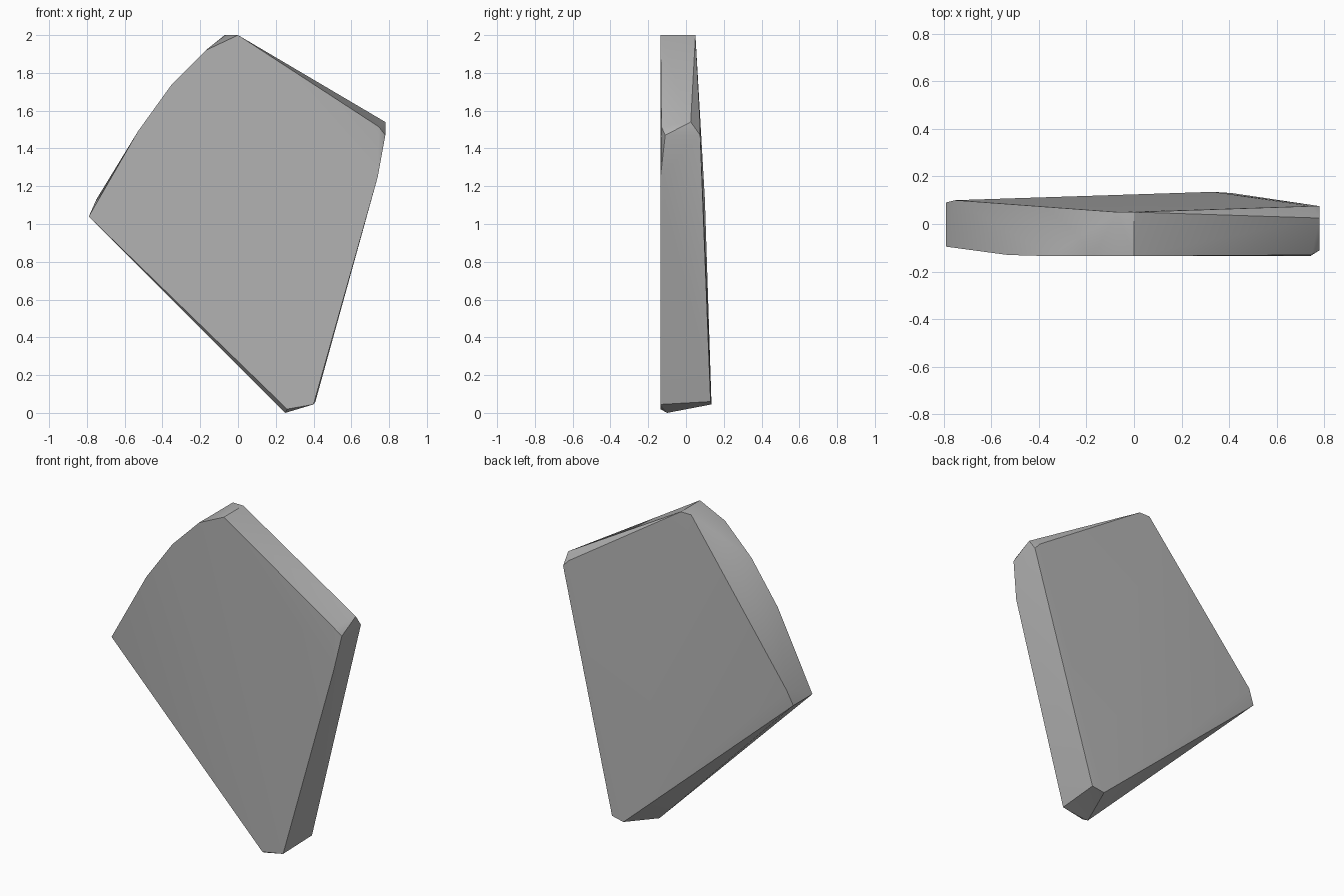
import bpy
import bmesh
import math

# Remove the default object only
default_cube = bpy.data.objects.get("Cube")
if default_cube:
    bpy.data.objects.remove(default_cube, do_unlink=True)


def make_material(name, colour):
    material = bpy.data.materials.new(name)
    material.use_nodes = True
    material.diffuse_color = colour
    shader = next(node for node in material.node_tree.nodes
                  if node.type == "BSDF_PRINCIPLED")
    shader.inputs["Base Color"].default_value = colour
    shader.inputs["Roughness"].default_value = 0.9
    return material


def make_chiselled_block(name, rims, material):
    """Wrap a convex stone around its corner rims and flatten its facets."""
    shape = bmesh.new()
    for rim in rims:
        for corner in rim:
            shape.verts.new(corner)
    result = bmesh.ops.convex_hull(shape, input=shape.verts[:])
    unused = {item for item in result["geom_interior"] + result["geom_unused"]
              if isinstance(item, bmesh.types.BMVert)}
    bmesh.ops.delete(shape, geom=list(unused), context="VERTS")
    bmesh.ops.dissolve_limit(shape, angle_limit=math.radians(1),
                             verts=shape.verts[:], edges=shape.edges[:])
    bmesh.ops.recalc_face_normals(shape, faces=shape.faces[:])

    mesh = bpy.data.meshes.new(name)
    shape.to_mesh(mesh)
    shape.free()
    mesh.materials.append(material)
    block = bpy.data.objects.new(name, mesh)
    bpy.context.collection.objects.link(block)

    bpy.ops.object.select_all(action="DESELECT")
    block.select_set(True)
    bpy.context.view_layer.objects.active = block
    bpy.ops.object.shade_smooth_by_angle(angle=math.radians(30))
    return block


# Broad front face, clockwise from the left point
front_rim = [
    (-.79, 1.04, -.095), (-.53, 1.49, -.13), (-.35, 1.74, -.135),
    (-.17, 1.92, -.135), (0, 2, -.135), (.745, 1.515, -.13),
    (.78, 1.47, -.11), (.74, 1.25, -.135), (.4, .045, -.135),
    (.26, .02, -.135), (.25, 0, -.1),
]

# Leaning back face, with its clipped corners
back_rim = [
    (-.79, 1.04, .09), (-.75, 1.13, .1), (-.07, 2, .05), (0, 2, .05),
    (.78, 1.54, .025), (.745, 1.51, .075), (.78, 1.47, .075),
    (.41, .06, .13), (.33, .045, .135),
]

# The rims are listed as x, height, depth; turn them upright
rims = [[(x, y, z) for x, z, y in rim] for rim in (front_rim, back_rim)]

stone_grey = make_material("stone grey", (.45, .45, .45, 1))
make_chiselled_block("stone_slab", rims, stone_grey)
